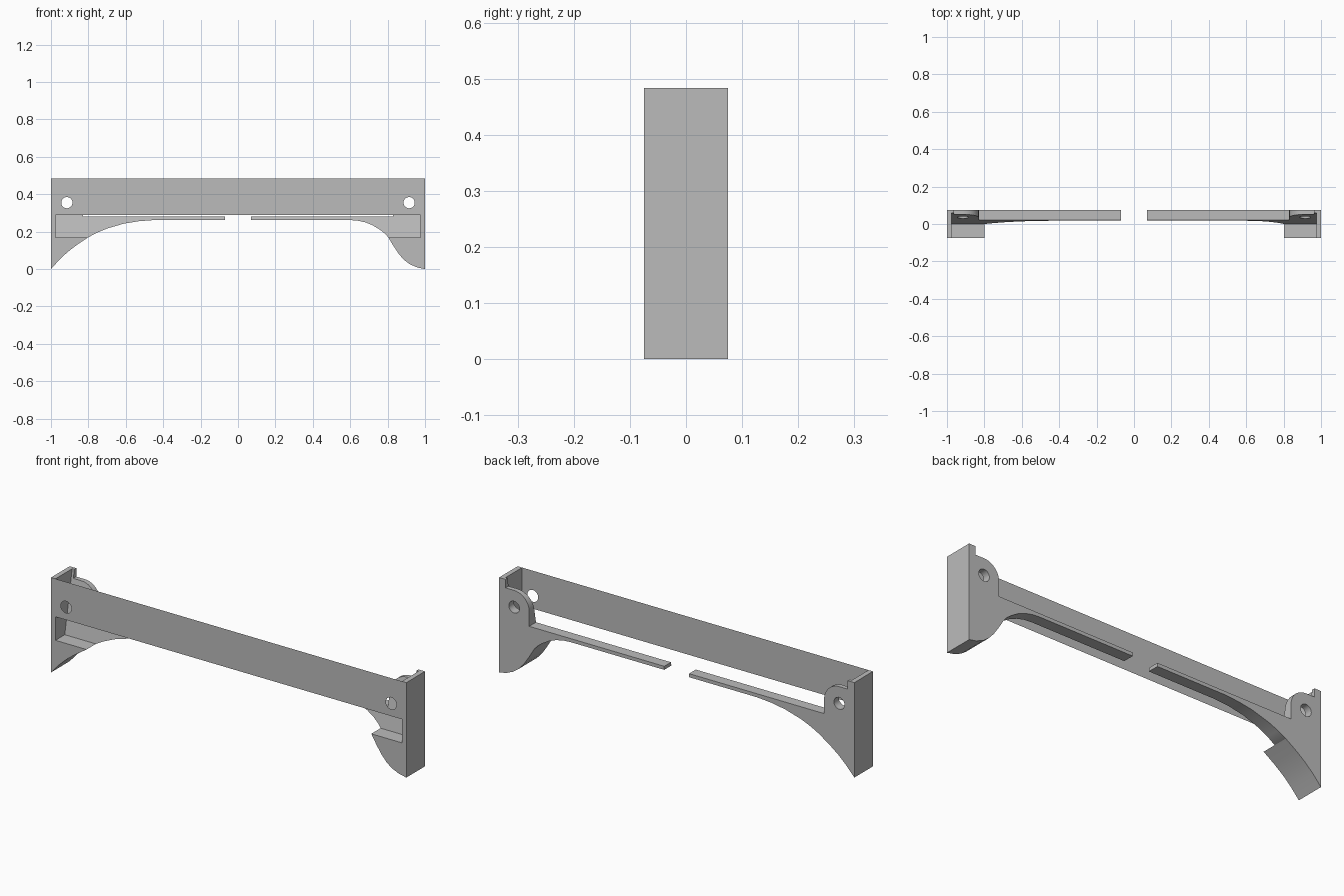
import bpy, bmesh, math

if "Cube" in bpy.data.objects:
    bpy.data.objects.remove(bpy.data.objects["Cube"])

GREY = bpy.data.materials.new("plain grey")
GREY.use_nodes = True
GREY.diffuse_color = (0.5, 0.5, 0.5, 1)
GREY.node_tree.nodes["Principled BSDF"].inputs["Base Color"].default_value = (0.5, 0.5, 0.5, 1)

FRONT, BACK = -0.075, 0.075
SHELF, STRIP_TOP, TOP = 0.17, 0.28, 0.483
HOLE_X, HOLE_Z, HOLE_R, LUG_R = 0.915, 0.355, 0.03, 0.085
WALL_X = 0.975


def arc(cx, cz, r, start, end, n):
    angles = [math.radians(start + (end - start) * i / n) for i in range(n + 1)]
    return [(cx + r * math.cos(a), cz + r * math.sin(a)) for a in angles]


def screw_hole(side):
    return arc(side * HOLE_X, HOLE_Z, HOLE_R, 0, 348.75, 31)


def sheet(name, loops, front, back=None):
    """Fill x-z loops (first is the outline, others are holes); front(z) and back give depth."""
    bm = bmesh.new()
    edges = []
    for loop in loops:
        vs = [bm.verts.new((x, front(z), z)) for x, z in loop]
        edges += [bm.edges.new((a, b)) for a, b in zip(vs, vs[1:] + vs[:1])]
    bmesh.ops.triangle_fill(bm, edges=edges, use_beauty=True, normal=(0, -1, 0))
    if back is not None:
        ext = bmesh.ops.extrude_face_region(bm, geom=bm.faces[:], use_keep_orig=True)
        for v in ext["geom"]:
            if isinstance(v, bmesh.types.BMVert):
                v.co.y = back
        bmesh.ops.recalc_face_normals(bm, faces=bm.faces[:])
    else:
        for f in bm.faces:
            f.normal_update()
            if f.normal.y > 0:
                f.normal_flip()
    mesh = bpy.data.meshes.new(name)
    bm.to_mesh(mesh)
    bm.free()
    mesh.materials.append(GREY)
    obj = bpy.data.objects.new(name, mesh)
    bpy.context.collection.objects.link(obj)
    bpy.ops.object.select_all(action='DESELECT')
    obj.select_set(True)
    bpy.context.view_layer.objects.active = obj
    bpy.ops.object.shade_smooth_by_angle(angle=math.radians(30))
    return obj


def flat_front(z):
    return FRONT


def sloped_front(z):
    return (z - SHELF) * 0.19


# Underside curves, from the strip tip outwards; each side has its own shape
right_curve = [(0.07, 0.262), (0.45, 0.262), (0.53, 0.256), (0.61, 0.243), (0.7, 0.217),
               (0.755, 0.194), (0.8, SHELF), (0.86, 0.13), (0.91, 0.092), (0.955, 0.05), (1, 0)]
left_curve = [(0.07, 0.262), (0.6, 0.262), (0.64, 0.259), (0.68, 0.25), (0.72, 0.234),
              (0.76, 0.21), (0.785, 0.19), (0.803, SHELF), (0.83, 0.125), (0.86, 0.08),
              (0.89, 0.047), (0.92, 0.025), (0.96, 0.008), (1, 0)]

for label, side, curve in (("left", 1, left_curve), ("right", -1, right_curve)):
    def place(points):
        return [(side * x, z) for x, z in points]

    # Sloping back plate with strip, rounded lug and corner tab
    upper = [p for p in curve if p[1] >= SHELF]
    lug = arc(HOLE_X, HOLE_Z, LUG_R, 90, 180, 10)
    plate = upper + [(WALL_X, SHELF), (WALL_X, TOP), (0.963, TOP), (0.963, HOLE_Z + LUG_R)]
    plate += lug + [(HOLE_X - LUG_R, STRIP_TOP), (0.07, STRIP_TOP)]
    sheet(label + "_back_plate", [place(plate), screw_hole(side)], sloped_front, BACK)

    # Solid foot below the shelf
    foot = [p for p in curve if p[1] <= SHELF] + [(1, SHELF)]
    sheet(label + "_foot", [place(foot)], flat_front, BACK)

    # End wall
    wall = [(WALL_X, SHELF), (1, SHELF), (1, TOP), (WALL_X, TOP)]
    sheet(label + "_end_wall", [place(wall)], flat_front, BACK)

# Thin front panel with two screw holes
panel = [(-1, 0.29), (1, 0.29), (1, TOP), (-1, TOP)]
sheet("front_panel", [panel, screw_hole(1), screw_hole(-1)], flat_front)
